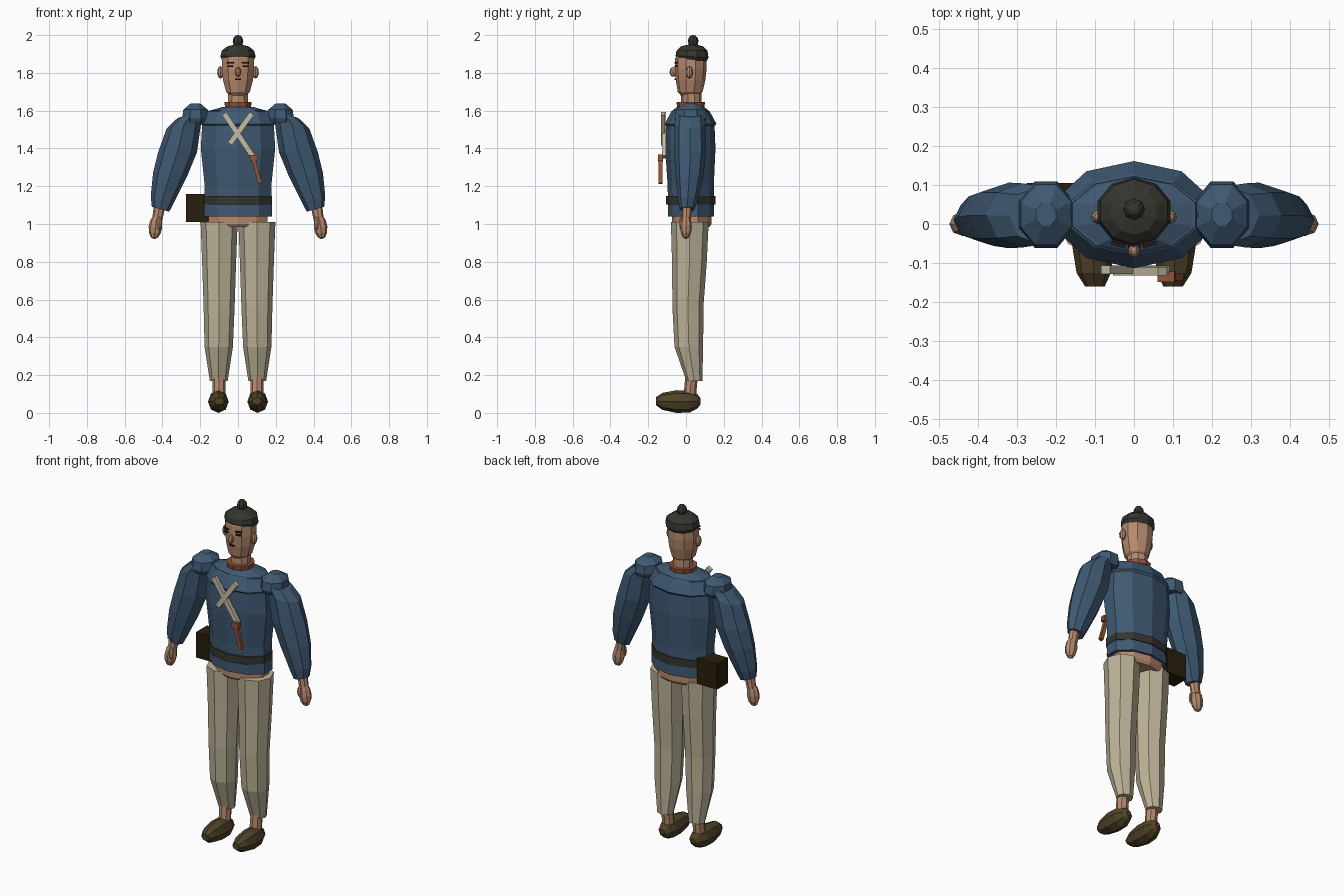
import bpy, bmesh, math
from mathutils import Vector, Matrix


def colour(name, r, g, b):
    m = bpy.data.materials.new(name)
    m.diffuse_color = (r, g, b, 1)
    return m


BLUE = colour("jacket_blue", .050, .100, .170)
CREAM = colour("trouser_cream", .500, .445, .310)
SKIN = colour("skin", .470, .255, .155)
SHOE = colour("shoe_brown", .078, .055, .021)
HAT = colour("charcoal", .036, .036, .028)
RUST = colour("rust", .290, .090, .042)
POUCH = colour("pouch_brown", .022, .014, .004)
STRAP = colour("strap_ivory", .560, .510, .370)
INK = colour("face_ink", .012, .010, .010)


def finish(name, bm, mat):
    bmesh.ops.recalc_face_normals(bm, faces=bm.faces)
    me = bpy.data.meshes.new(name)
    bm.to_mesh(me)
    bm.free()
    me.materials.append(mat)
    ob = bpy.data.objects.new(name, me)
    bpy.context.collection.objects.link(ob)
    return ob


def loft(name, rings, n, mat, phase=0.0, along_y=False, sx=1):
    """Rings are (x, y, z, half width, half depth, x tilt, y tilt)."""
    bm = bmesh.new()
    loops = []
    for ring in rings:
        x, y, z, a, b, tx, ty = (tuple(ring) + (0, 0))[:7]
        loop = []
        for i in range(n):
            t = 2 * math.pi * (i + phase) / n
            u, v = a * math.sin(t), b * math.cos(t)
            if along_y:
                p = (x + u, y, z + v)
            else:
                p = (x + u, y + v, z + tx * u + ty * v)
            loop.append(bm.verts.new((sx * p[0], p[1], p[2])))
        loops.append(loop)
    for lo, hi in zip(loops, loops[1:]):
        for i in range(n):
            j = (i + 1) % n
            bm.faces.new((lo[i], lo[j], hi[j], hi[i]))
    bm.faces.new(loops[0])
    bm.faces.new(loops[-1])
    return finish(name, bm, mat)


def ball(name, loc, size, mat, seg=8, rings=6, tilt=0.0):
    bm = bmesh.new()
    m = Matrix.Translation(loc) @ Matrix.Rotation(tilt, 4, 'Y') @ Matrix.Diagonal((*size, 1))
    bmesh.ops.create_uvsphere(bm, u_segments=seg, v_segments=rings, radius=1, matrix=m)
    return finish(name, bm, mat)


def box(name, loc, size, mat, turn=0.0):
    bm = bmesh.new()
    m = Matrix.Translation(loc) @ Matrix.Rotation(turn, 4, 'Z') @ Matrix.Diagonal((*size, 1))
    bmesh.ops.create_cube(bm, size=1, matrix=m)
    return finish(name, bm, mat)


def bar(name, p, q, width, depth, mat):
    p, q = Vector(p), Vector(q)
    d = (q - p).normalized()
    side = d.cross(Vector((0, 1, 0))).normalized()
    rot = Matrix((side, side.cross(d) * -1, d)).transposed().to_4x4()
    bm = bmesh.new()
    m = Matrix.Translation((p + q) / 2) @ rot @ Matrix.Diagonal((width, depth, (q - p).length, 1))
    bmesh.ops.create_cube(bm, size=1, matrix=m)
    return finish(name, bm, mat)


# Torso, hips and belt
loft("hips", [(0, .03, .985, .150, .095), (0, .03, 1.0, .165, .105),
              (0, .03, 1.06, .165, .105)], 10, SKIN)
loft("jacket", [(0, .027, 1.04, .190, .122), (0, .025, 1.2, .185, .122),
                (0, .023, 1.4, .207, .133), (0, .023, 1.52, .200, .128),
                (0, .024, 1.6, .165, .098)], 10, BLUE)
loft("shoulder_yoke", [(0, .024, 1.515, .190, .125), (0, .024, 1.53, .207, .137),
                       (0, .024, 1.595, .175, .102), (0, .024, 1.62, .085, .072)], 10, BLUE)
loft("belt", [(0, .024, 1.103, .190, .131), (0, .024, 1.147, .190, .131)], 10, HAT)
box("hip_pouch", (-.21, .055, 1.085), (.13, .10, .15), POUCH)

# Collar, neck and head
loft("collar", [(0, .025, 1.605, .070, .070), (0, .025, 1.645, .076, .076)], 10, RUST)
loft("neck", [(0, .027, 1.62, .057, .055), (0, .027, 1.73, .055, .053)], 10, SKIN)
loft("head", [(0, .022, 1.675, .038, .045), (0, .022, 1.70, .066, .066),
              (0, .024, 1.76, .083, .078), (0, .025, 1.82, .090, .084),
              (0, .026, 1.88, .088, .083), (0, .028, 1.93, .055, .055)], 10, SKIN)
ball("nose", (0, -.068, 1.805), (.015, .019, .026), SKIN)
box("mouth", (0, -.057, 1.766), (.03, .009, .006), INK)

# Cap with a bobble
loft("cap", [(0, .03, 1.862, .084, .077, 0, -.07), (0, .032, 1.886, .098, .087, 0, -.07),
             (0, .032, 1.918, .090, .082), (0, .032, 1.940, .060, .060),
             (0, .034, 1.950, .020, .020)], 10, HAT)
ball("cap_bobble", (0, .038, 1.968), (.028, .028, .033), HAT)

for s, side in ((-1, "right"), (1, "left")):
    # Facial details
    ball(side + "_ear", (s * .093, .018, 1.803), (.017, .018, .033), SKIN)
    box(side + "_eye", (s * .041, -.0525, 1.835), (.030, .009, .009), INK, s * .29)
    box(side + "_brow", (s * .041, -.0525, 1.853), (.036, .009, .007), INK, s * .29)

    # Arm, shoulder cap and hand
    loft(side + "_sleeve", [(.24, .022, 1.585, .080, .075, -.3), (.285, .022, 1.53, .092, .082, -.25),
                            (.320, .022, 1.38, .103, .084), (.360, .018, 1.26, .090, .074, .1),
                            (.400, .010, 1.13, .062, .053, .25),
                            (.410, .006, 1.078, .046, .040, .28)], 8, BLUE, sx=s)
    loft(side + "_shoulder_cap", [(.225, .024, 1.535, .066, .080), (.225, .024, 1.56, .076, .092),
                                  (.225, .024, 1.605, .070, .084),
                                  (.225, .024, 1.638, .028, .032)], 8, BLUE, .5, sx=s)
    loft(side + "_wrist", [(.415, .004, 1.10, .030, .026, .25),
                           (.428, .002, 1.02, .026, .024, .2)], 8, SKIN, sx=s)
    ball(side + "_hand", (s * .437, 0, .985), (.036, .031, .066), SKIN, tilt=-s * .12)
    ball(side + "_thumb", (s * .417, -.022, 1.005), (.014, .015, .036), SKIN, 6, 4)

    # Leg, ankle and shoe
    loft(side + "_trouser_leg", [(.102, .044, .168, .047, .042), (.102, .015, .35, .075, .076),
                                 (.100, .010, .56, .082, .082), (.100, .018, .80, .090, .092),
                                 (.100, .020, 1.01, .098, .100)][::1], 8, CREAM, sx=s)
    loft(side + "_ankle", [(.100, .020, .09, .034, .033), (.102, .030, .20, .034, .033)],
         8, SKIN, sx=s)
    loft(side + "_shoe", [(.100, -.160, .062, .025, .020), (.103, -.125, .061, .044, .045),
                          (.104, -.050, .060, .055, .060), (.102, .020, .060, .052, .058),
                          (.100, .060, .061, .036, .038), (.100, .077, .062, .015, .016)],
         8, SHOE, along_y=True, sx=s)

# Crossed chest straps with a sheathed blade hanging from them
bar("long_strap", (-.073, -.117, 1.585), (.080, -.117, 1.355), .028, .022, STRAP)
bar("short_strap", (.073, -.121, 1.585), (-.043, -.121, 1.425), .028, .022, STRAP)
bar("blade_hilt", (.062, -.135, 1.348), (.105, -.135, 1.352), .032, .026, RUST)
bar("blade_sheath", (.080, -.135, 1.350), (.117, -.135, 1.215), .020, .020, RUST)
